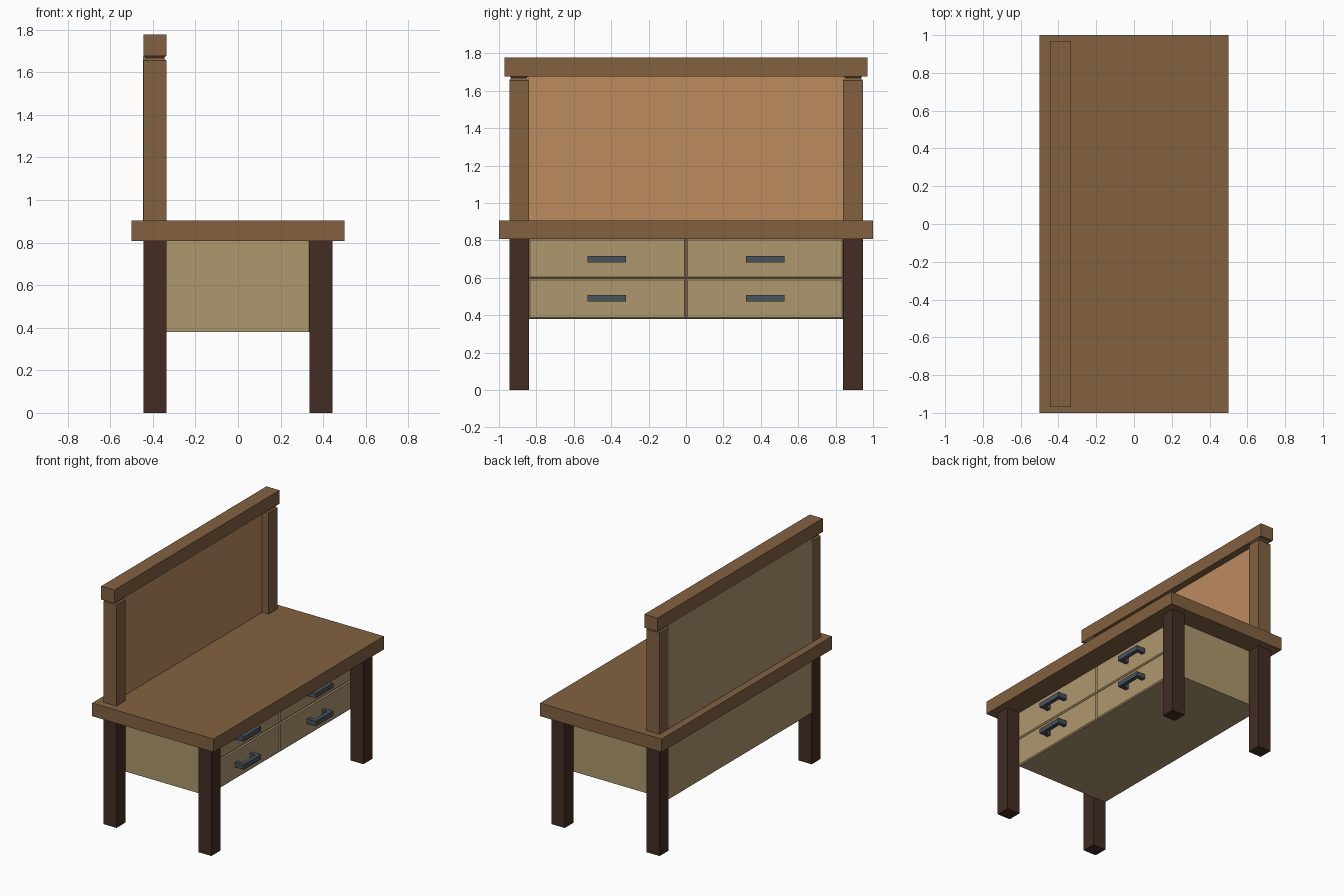
import bpy, bmesh

if "Cube" in bpy.data.objects:
    bpy.data.objects.remove(bpy.data.objects["Cube"])


def srgb(r, g, b):
    f = lambda c: c / 12.92 if c <= 0.04045 else ((c + 0.055) / 1.055) ** 2.4
    return (f(r / 255), f(g / 255), f(b / 255), 1)


def material(name, *rgb):
    m = bpy.data.materials.new(name)
    m.diffuse_color = srgb(*rgb)
    m.use_nodes = True
    m.node_tree.nodes["Principled BSDF"].inputs["Base Color"].default_value = m.diffuse_color
    return m


brown = material("brown wood", 130, 97, 65)
dark = material("dark wood", 66, 44, 36)
beige = material("pale wood", 174, 151, 109)
copper = material("copper panel", 188, 139, 95)
slate = material("slate metal", 72, 83, 90)


def finish(name, bm, mat):
    bmesh.ops.recalc_face_normals(bm, faces=bm.faces)
    me = bpy.data.meshes.new(name)
    bm.to_mesh(me)
    bm.free()
    me.materials.append(mat)
    ob = bpy.data.objects.new(name, me)
    bpy.context.collection.objects.link(ob)
    return ob


def box(name, x, y, z, mat):
    """Box from (min, max) ranges."""
    bm = bmesh.new()
    bmesh.ops.create_cube(bm, size=1)
    for v in bm.verts:
        v.co = [sum(r) / 2 + c * (r[1] - r[0]) for r, c in zip((x, y, z), v.co)]
    return finish(name, bm, mat)


def stack(name, x, y, levels, mat):
    """Square column with (z, inset) cross-sections."""
    bm = bmesh.new()
    rings = []
    for z, i in levels:
        pts = [(x[0] + i, y[0] + i), (x[1] - i, y[0] + i),
               (x[1] - i, y[1] - i), (x[0] + i, y[1] - i)]
        rings.append([bm.verts.new((px, py, z)) for px, py in pts])
    for a, b in zip(rings, rings[1:]):
        for k in range(4):
            bm.faces.new((a[k], a[k - 1], b[k - 1], b[k]))
    bm.faces.new(rings[0])
    bm.faces.new(rings[-1])
    return finish(name, bm, mat)


def side(s, a, b):
    return tuple(sorted((s * a, s * b)))


def drawer(name, y, z):
    """Drawer front with chamfered front edges."""
    ob = box(name, (0.32, 0.342), y, z, beige)
    bm = bmesh.new()
    bm.from_mesh(ob.data)
    edges = [e for e in bm.edges if all(v.co.x > 0.34 for v in e.verts)]
    bmesh.ops.bevel(bm, geom=edges, offset=0.008, segments=1, affect='EDGES')
    bm.to_mesh(ob.data)
    bm.free()


def handle(name, yc, zc):
    """U-shaped pull extruded along z."""
    h, t, x0, x1 = 0.103, 0.03, 0.338, 0.415
    prof = [(x0, -h), (x1, -h), (x1, h), (x0, h),
            (x0, h - t), (x1 - t, h - t), (x1 - t, t - h), (x0, t - h)]
    bm = bmesh.new()
    f = bm.faces.new([bm.verts.new((px, yc + py, zc - 0.018)) for px, py in prof])
    ext = bmesh.ops.extrude_face_region(bm, geom=[f])
    vs = [g for g in ext["geom"] if isinstance(g, bmesh.types.BMVert)]
    bmesh.ops.translate(bm, vec=(0, 0, 0.036), verts=vs)
    finish(name, bm, slate)


# Work surface
box("table_top", (-0.5, 0.5), (-1, 1), (0.808, 0.905), brown)

# Legs and upright posts
back, front = (-0.445, -0.337), (0.335, 0.443)
for s, tag in ((-1, "left"), (1, "right")):
    y = side(s, 0.84, 0.945)
    box("back_leg_" + tag, back, y, (0, 0.81), dark)
    box("front_leg_" + tag, front, y, (0, 0.81), dark)
    stack("post_" + tag, back, y,
          [(0.9, 0), (1.656, 0), (1.667, 0.01), (1.679, 0)], brown)

# Top rail
box("top_rail", back, (-0.97, 0.97), (1.677, 1.777), brown)

# Back board: copper front face, pale backing
box("front_panel", (-0.42, -0.39), (-0.845, 0.845), (0.9, 1.68), copper)
box("panel_backing", (-0.446, -0.42), (-0.84, 0.84), (0.9, 1.677), beige)

# Drawer cabinet
box("cabinet", (-0.443, 0.332), (-0.842, 0.842), (0.38, 0.81), beige)
for s, tag in ((-1, "left"), (1, "right")):
    for z0, z1, zc, row in ((0.38, 0.596, 0.491, "lower"), (0.596, 0.81, 0.699, "upper")):
        drawer(f"{row}_drawer_{tag}", side(s, 0, 0.842), (z0, z1))
        handle(f"{row}_handle_{tag}", s * 0.423, zc)
